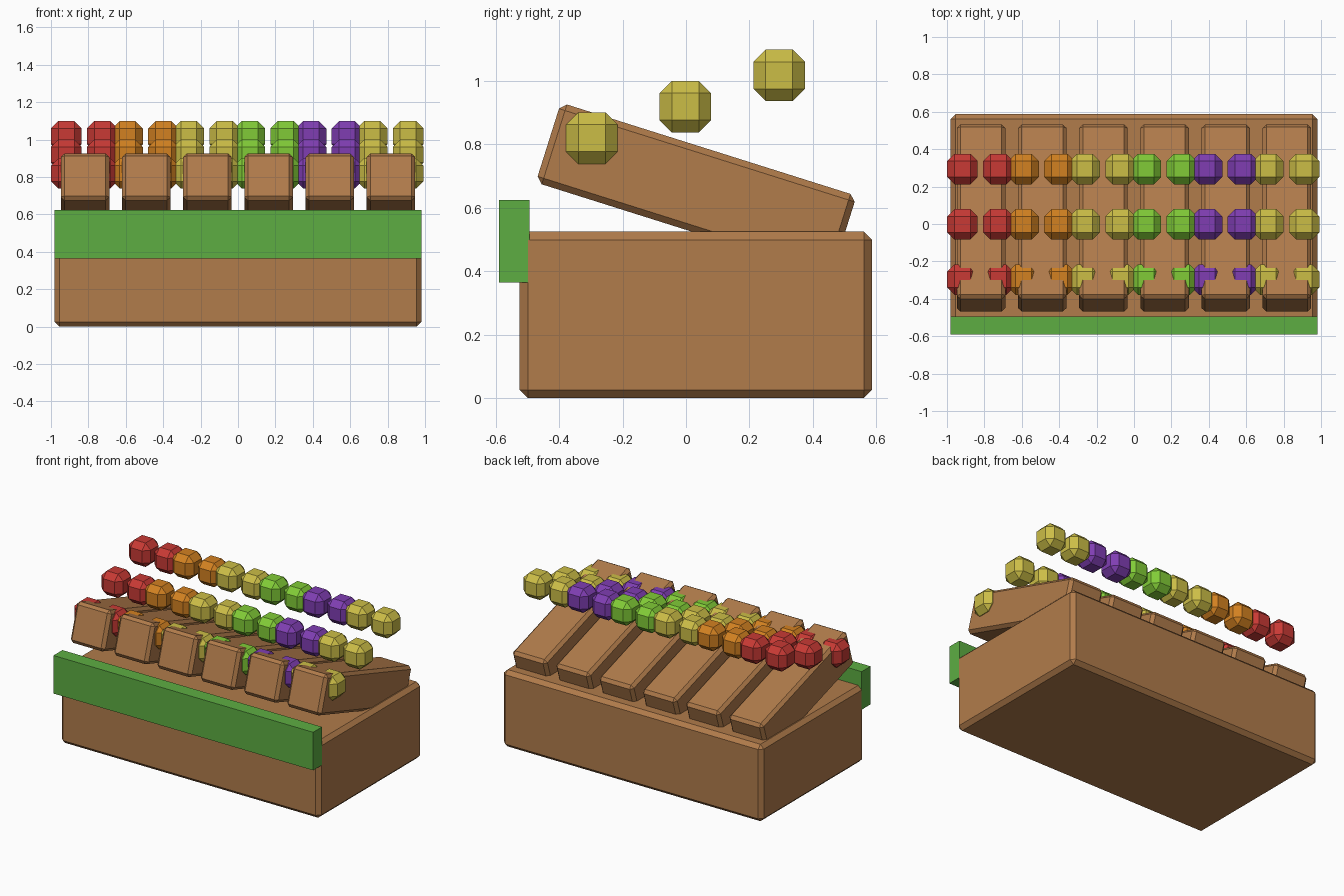
import bpy
import bmesh
from math import radians
from mathutils import Matrix

default = bpy.data.objects.get("Cube")
if default:
    bpy.data.objects.remove(default, do_unlink=True)


def material(name, rgb):
    m = bpy.data.materials.new(name)
    m.use_nodes = True
    m.diffuse_color = (*rgb, 1)
    m.node_tree.nodes["Principled BSDF"].inputs["Base Color"].default_value = (*rgb, 1)
    return m


wood = material("wood brown", (0.44, 0.2, 0.07))
board_green = material("board green", (0.11, 0.42, 0.055))
red = material("red", (0.58, 0.042, 0.035))
orange = material("orange", (0.65, 0.22, 0.015))
yellow = material("yellow", (0.6, 0.51, 0.062))
lime = material("lime", (0.22, 0.6, 0.038))
purple = material("purple", (0.215, 0.048, 0.45))


def block(name, size, centre, mat, chamfer=0.0, tilt=0.0):
    """Flat-shaded box with chamfered edges, tilted about x."""
    bm = bmesh.new()
    bmesh.ops.create_cube(bm, size=1, matrix=Matrix.Diagonal((*size, 1)))
    if chamfer:
        bmesh.ops.bevel(bm, geom=bm.edges[:], offset=chamfer, segments=1,
                        affect='EDGES')
    mesh = bpy.data.meshes.new(name)
    bm.to_mesh(mesh)
    bm.free()
    mesh.materials.append(mat)
    obj = bpy.data.objects.new(name, mesh)
    obj.location = centre
    obj.rotation_euler.x = radians(tilt)
    bpy.context.collection.objects.link(obj)
    return obj


# Stall counter and the board along its front
block("counter", (1.962, 1.112, 0.525), (0, 0.031, 0.2625), wood, 0.026)
block("front_board", (1.962, 0.096, 0.26), (0, -0.542, 0.495), board_green)

# Six tilted crates, each with three rows of two fruits
rows = [(-0.297, 0.82), (-0.002, 0.919), (0.294, 1.018)]
for i, colour in enumerate([red, orange, yellow, lime, purple, yellow]):
    x = (i - 2.5) * 0.327
    block(f"crate_{i + 1}", (0.26, 0.978, 0.264), (x, 0.032, 0.659),
          wood, 0.02, -17.5)
    for r, (y, z) in enumerate(rows):
        for side, dx in (("right", -0.1), ("left", 0.092)):
            block(f"fruit_{i + 1}_{r + 1}_{side}", (0.163,) * 3,
                  (x + dx, y, z), colour, 0.039)
